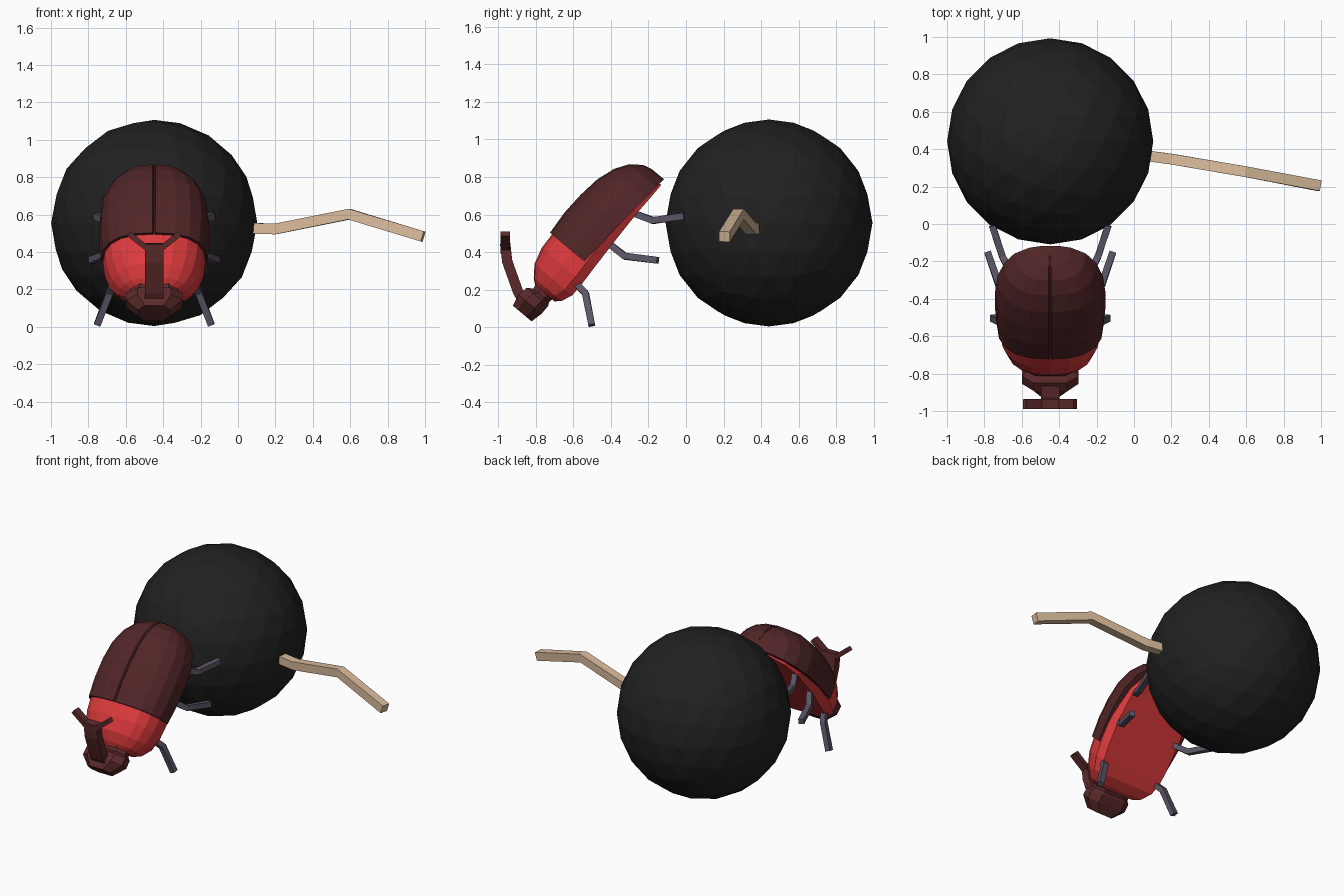
import bpy, bmesh, math
from mathutils import Vector

if "Cube" in bpy.data.objects:
    bpy.data.objects.remove(bpy.data.objects["Cube"])

CX = -0.448                       # beetle centre line
CA, SA = math.cos(math.radians(50)), math.sin(math.radians(50))


def material(name, rgb):
    m = bpy.data.materials.new(name)
    m.diffuse_color = (*rgb, 1)
    m.use_nodes = True
    m.node_tree.nodes["Principled BSDF"].inputs["Base Color"].default_value = m.diffuse_color
    return m


BLACK = material("ball black", (0.015, 0.015, 0.015))
SHELL = material("dark maroon", (0.082, 0.018, 0.020))
HEAD = material("maroon", (0.108, 0.023, 0.024))
RED = material("red", (0.72, 0.042, 0.045))
GREY = material("violet grey", (0.105, 0.09, 0.13))
WOOD = material("pale wood", (0.70, 0.50, 0.33))
EYE = material("eye beige", (0.50, 0.42, 0.27))


def tilted(x, u, n):
    """Beetle axes (side, towards tail, out of the back) to world."""
    return Vector((CX + x, CA * u - SA * n, SA * u + CA * n))


def finish(bm, name, mat):
    bmesh.ops.recalc_face_normals(bm, faces=bm.faces)
    me = bpy.data.meshes.new(name)
    bm.to_mesh(me)
    bm.free()
    me.materials.append(mat)
    ob = bpy.data.objects.new(name, me)
    bpy.context.collection.objects.link(ob)
    return ob


def loft(bm, rings):
    vs = [[bm.verts.new(p) for p in r] for r in rings]
    k = len(vs[0])
    for a, b in zip(vs, vs[1:]):
        for i in range(k):
            j = (i + 1) % k
            bm.faces.new((a[i], a[j], b[j], b[i]))
    bm.faces.new(vs[0])
    bm.faces.new(vs[-1])


def bar(bm, pts, w, t, ref):
    """Rectangular bar along a path, w wide along ref and t thick."""
    pts = [Vector(p) for p in pts]
    rings = []
    for i, p in enumerate(pts):
        d = Vector()
        if i:
            d += (p - pts[i - 1]).normalized()
        if i < len(pts) - 1:
            d += (pts[i + 1] - p).normalized()
        d.normalize()
        side = (Vector(ref) - d * d.dot(Vector(ref))).normalized()
        up = d.cross(side)
        rings.append([p + side * w / 2 * a + up * t / 2 * b
                      for a, b in ((1, 1), (-1, 1), (-1, -1), (1, -1))])
    loft(bm, rings)


def dome(w, lo, hi, steps):
    """Arched half section from one side to the other."""
    out = []
    for i in range(steps + 1):
        a = math.pi * i / steps
        c, s = math.cos(a), max(math.sin(a), 0)
        out.append((w * math.copysign(abs(c) ** 0.8, c), lo + (hi - lo) * s ** 0.8))
    return out


# Ball
bm = bmesh.new()
bmesh.ops.create_icosphere(bm, subdivisions=3, radius=0.551)
for v in bm.verts:
    v.co += Vector((-0.448, 0.442, 0.555))
finish(bm, "ball", BLACK)

# Bent stick poking out of the ball
bm = bmesh.new()
bar(bm, [(-0.05, 0.38, 0.53), (0.2, 0.347, 0.523), (0.595, 0.28, 0.602), (0.99, 0.205, 0.482)],
    0.057, 0.057, (0, 1, 0))
finish(bm, "stick", WOOD)

# Red body: position, half width, belly, back
bm = bmesh.new()
rings = []
for u, w, lo, hi in ((-0.345, 0.14, 0.625, 0.76), (-0.32, 0.19, 0.598, 0.79),
                     (-0.26, 0.235, 0.573, 0.835), (-0.17, 0.265, 0.573, 0.86),
                     (-0.07, 0.275, 0.578, 0.865), (0.1, 0.28, 0.585, 0.86),
                     (0.3, 0.262, 0.59, 0.80), (0.42, 0.205, 0.588, 0.74),
                     (0.495, 0.10, 0.588, 0.65)):
    sec = dome(w, lo + 0.05 * min(1, w / 0.2), hi, 10)
    sec += [(-0.88 * w, lo), (0.88 * w, lo)]
    rings.append([tilted(x, u, n) for x, n in sec])
loft(bm, rings)
finish(bm, "body", RED)

# Wing cases with a groove down the middle
bm = bmesh.new()
rings = []
for u, w, lo, hi in ((-0.08, 0.285, 0.64, 0.878), (0.05, 0.295, 0.632, 0.888),
                     (0.18, 0.295, 0.625, 0.883), (0.3, 0.282, 0.615, 0.868),
                     (0.4, 0.245, 0.606, 0.835), (0.47, 0.19, 0.60, 0.79),
                     (0.515, 0.11, 0.597, 0.73), (0.528, 0.05, 0.597, 0.68)):
    sec = dome(w, lo, hi, 10)
    sec[5:6] = [(0.008, hi), (0, hi - 0.02), (-0.008, hi)]
    rings.append([tilted(x, u, n) for x, n in sec])
loft(bm, rings)
finish(bm, "wing_cases", SHELL)

# Head
bm = bmesh.new()
rings = []
for u, w, lo, hi in ((-0.32, 0.125, 0.635, 0.765), (-0.365, 0.13, 0.645, 0.755),
                     (-0.385, 0.15, 0.635, 0.785), (-0.44, 0.15, 0.635, 0.795),
                     (-0.505, 0.085, 0.65, 0.78)):
    m = (lo + hi) / 2
    h = (hi - lo) / 2
    sec = [(1, -.4), (1, .4), (.6, 1), (-.6, 1), (-1, .4), (-1, -.4), (-.6, -1), (.6, -1)]
    rings.append([tilted(x * w, u, m + n * h) for x, n in sec])
loft(bm, rings)
finish(bm, "head", HEAD)

# Forked horn
bm = bmesh.new()
bar(bm, [(CX, -0.86, 0.13), (CX, -0.895, 0.19), (CX, -0.952, 0.35), (CX, -0.963, 0.445)],
    0.1, 0.055, (1, 0, 0))
for s in (-1, 1):
    bar(bm, [(CX + s * 0.02, -0.962, 0.405), (CX + s * 0.135, -0.963, 0.497)],
        0.052, 0.03, (0, 1, 0))
finish(bm, "horn", HEAD)

# Legs: base, knee, foot, measured from the centre line
LEGS = {"front_leg": ((0.19, -0.62, 0.27), (0.24, -0.535, 0.18), (0.305, -0.502, 0.01)),
        "middle_leg": ((0.21, -0.43, 0.46), (0.275, -0.325, 0.378), (0.335, -0.15, 0.356)),
        "back_leg": ((0.19, -0.30, 0.615), (0.255, -0.175, 0.568), (0.31, -0.008, 0.592))}
for s, label in ((-1, "left"), (1, "right")):
    for name, pts in LEGS.items():
        bm = bmesh.new()
        bar(bm, [(CX + s * x, y, z) for x, y, z in pts], 0.036, 0.036, (1, 0, 0))
        finish(bm, label + "_" + name, GREY)
    # Eye
    bm = bmesh.new()
    bmesh.ops.create_icosphere(bm, subdivisions=1, radius=0.02)
    for v in bm.verts:
        v.co += Vector((CX + s * 0.085, -0.872, 0.12))
    finish(bm, label + "_eye", EYE)
